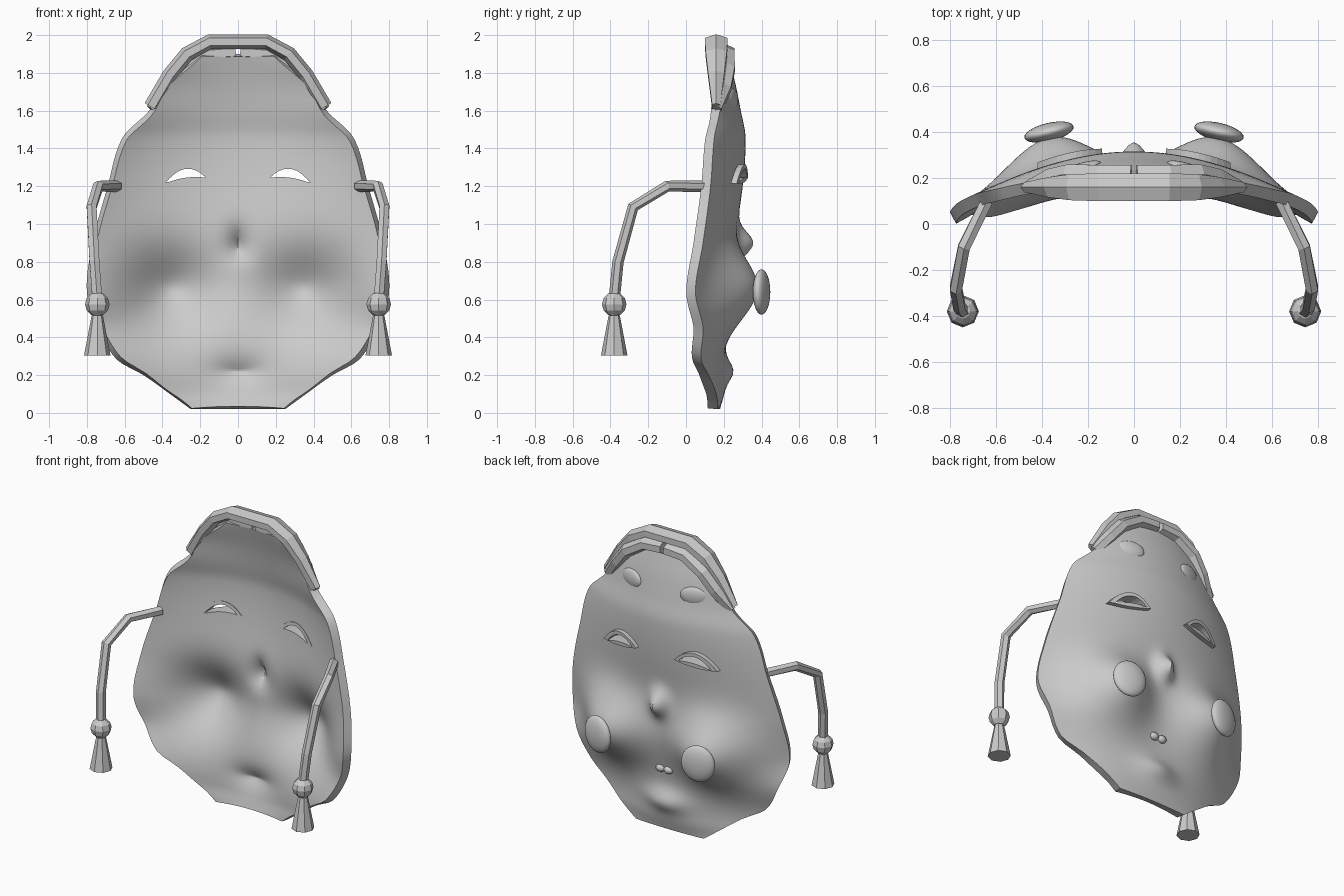
import bpy, bmesh, math
from mathutils import Vector

if "Cube" in bpy.data.objects:
    bpy.data.objects.remove(bpy.data.objects["Cube"], do_unlink=True)

grey = bpy.data.materials.new("plain_grey")
grey.use_nodes = True
grey.diffuse_color = (0.6, 0.6, 0.6, 1)
grey.node_tree.nodes["Principled BSDF"].inputs["Base Color"].default_value = (0.6, 0.6, 0.6, 1)

# Face profile from chin to crown: height, half width, rim depth, middle depth
PROFILE = [
    (0.02, 0.25, 0.17, 0.18), (0.10, 0.36, 0.16, 0.20), (0.20, 0.50, 0.12, 0.20),
    (0.28, 0.64, 0.08, 0.20), (0.45, 0.74, 0.09, 0.20), (0.64, 0.80, 0.05, 0.21),
    (0.90, 0.77, 0.09, 0.25), (1.20, 0.69, 0.13, 0.30), (1.46, 0.61, 0.15, 0.315),
    (1.60, 0.47, 0.18, 0.29), (1.75, 0.38, 0.19, 0.26), (1.90, 0.20, 0.20, 0.22)]
Z_LOW, Z_HIGH = PROFILE[0][0], PROFILE[-1][0]


def profile(z, col):
    """Smoothly interpolate one profile column at height z."""
    last = len(PROFILE) - 1
    i = max(k for k in range(last) if PROFILE[k][0] <= z or k == 0)

    def slope(k):
        a, b = PROFILE[max(k - 1, 0)], PROFILE[min(k + 1, last)]
        return (b[col] - a[col]) / (b[0] - a[0])
    p, q = PROFILE[i], PROFILE[i + 1]
    h = q[0] - p[0]
    t = (z - p[0]) / h
    s = t * t * (3 - 2 * t)
    return (p[col] * (1 - s) + q[col] * s + h * t * (1 - t) ** 2 * slope(i)
            - h * t * t * (1 - t) * slope(i + 1))


def bump(x, z, cx, cz, sx, sz):
    return math.exp(-((x - cx) / sx) ** 2 - ((z - cz) / sz) ** 2)


def surface(x, z):
    """Depth of the outer face, with cheeks, nose and chin."""
    r = min(abs(x) / profile(z, 1), 1)
    rim, mid = profile(z, 2), profile(z, 3)
    y = rim + (mid - rim) * (1 - r * r)
    cheeks = bump(abs(x), z, 0.37, 0.65, 0.27, 0.22) + bump(abs(x), z, -0.37, 0.65, 0.27, 0.22)
    y += 0.2 * cheeks * (1 - r ** 6)
    y += 0.09 * bump(x, z, 0, 0.9, 0.06, 0.08)
    return y + 0.05 * bump(x, z, 0, 0.22, 0.14, 0.07)


def finish(name, bm, smooth=None, material=True):
    bmesh.ops.recalc_face_normals(bm, faces=bm.faces)
    mesh = bpy.data.meshes.new(name)
    bm.to_mesh(mesh)
    bm.free()
    obj = bpy.data.objects.new(name, mesh)
    bpy.context.collection.objects.link(obj)
    if material:
        mesh.materials.append(grey)
    if smooth:
        smooth_object(obj, smooth)
    return obj


def activate(obj):
    bpy.ops.object.select_all(action='DESELECT')
    obj.select_set(True)
    bpy.context.view_layer.objects.active = obj


def smooth_object(obj, angle):
    activate(obj)
    bpy.ops.object.shade_smooth_by_angle(angle=math.radians(angle))


def loft(bm, loops, closed=False):
    """Join rings of points with quads; cap the ends unless closed."""
    rings = [[bm.verts.new(p) for p in loop] for loop in loops]
    pairs = list(zip(rings, rings[1:])) + ([(rings[-1], rings[0])] if closed else [])
    for a, b in pairs:
        for k in range(len(a)):
            j = (k + 1) % len(a)
            bm.faces.new((a[k], a[j], b[j], b[k]))
    if not closed:
        bm.faces.new(rings[0])
        bm.faces.new(rings[-1])


def sweep(name, path, depths, width, axis, sides=6):
    """Faceted tube along a path, with its own depth at each point."""
    pts, loops = [Vector(p) for p in path], []
    for i, p in enumerate(pts):
        t = (pts[min(i + 1, len(pts) - 1)] - pts[max(i - 1, 0)]).normalized()
        a = (axis - t * axis.dot(t)).normalized()
        b = t.cross(a)
        angles = [math.tau * (k + 0.5) / sides for k in range(sides)]
        loops.append([p + a * depths[i] * math.cos(g) + b * width * math.sin(g) for g in angles])
    bm = bmesh.new()
    loft(bm, loops)
    return finish(name, bm)


def ellipsoid(name, centre, radii, turn=0, segments=24, rings=16, smooth=60):
    bm = bmesh.new()
    bmesh.ops.create_uvsphere(bm, u_segments=segments, v_segments=rings, radius=1)
    bmesh.ops.scale(bm, vec=radii, verts=bm.verts)
    obj = finish(name, bm, smooth)
    obj.location = centre
    obj.rotation_euler.z = turn
    return obj


def crescent(side, x0, x1, upper, lower, n=10):
    """Closed eye outline as (x, z) points."""
    def arc(t, h):
        return (side * (x0 + (x1 - x0) * t), 1.245 - 0.03 * t + h * 4 * t * (1 - t))
    return ([arc(k / n, upper) for k in range(n + 1)]
            + [arc(k / n, lower) for k in range(n - 1, 0, -1)])


# Mask shell
bm = bmesh.new()
COLS, ROWS = 64, 72
grid = []
for j in range(ROWS + 1):
    z = Z_LOW + (Z_HIGH - Z_LOW) * j / ROWS
    w = profile(z, 1)
    xs = [w * (2 * i / COLS - 1) for i in range(COLS + 1)]
    grid.append([bm.verts.new((x, surface(x, z), z)) for x in xs])
for a, b in zip(grid, grid[1:]):
    for i in range(COLS):
        bm.faces.new((a[i + 1], a[i], b[i], b[i + 1]))
mask = finish("mask_shell", bm)
if sum(p.normal.y for p in mask.data.polygons) < 0:
    mask.data.flip_normals()
shell = mask.modifiers.new("thickness", 'SOLIDIFY')
shell.thickness = 0.055
shell.offset = -1

# Eye holes
cutters = []
for side in (-1, 1):
    hole = crescent(side, 0.16, 0.395, 0.07, 0.008)
    bm = bmesh.new()
    loft(bm, [[(x, y, z) for x, z in hole] for y in (0.05, 0.5)])
    cutter = finish("eye_cutter", bm, material=False)
    cutter.hide_render = True
    cutters.append(cutter)
    cut = mask.modifiers.new("eye_hole", 'BOOLEAN')
    cut.operation = 'DIFFERENCE'
    cut.solver = 'EXACT'
    cut.object = cutter
activate(mask)
for mod in list(mask.modifiers):
    bpy.ops.object.modifier_apply(modifier=mod.name)
for cutter in cutters:
    bpy.data.objects.remove(cutter, do_unlink=True)
smooth_object(mask, 40)

# Hair band over the crown
half = [(0.15, 0.16, 1.965), (0.27, 0.16, 1.9), (0.36, 0.16, 1.79), (0.46, 0.16, 1.62)]
depths = [0.07, 0.065, 0.05, 0.025]
mirrored = [(-x, y, z) for x, y, z in reversed(half)]
sweep("hair_band", mirrored + half, depths[::-1] + depths, 0.04, Vector((0, 1, 0)))

for side, label in ((1, "left"), (-1, "right")):
    def at(x, y, z):
        return (side * x, y, z)

    # Raised eye frame
    outer = crescent(side, 0.14, 0.42, 0.085, -0.012)
    inner = crescent(side, 0.17, 0.385, 0.062, 0.015)
    bm = bmesh.new()
    loft(bm, [[(x, surface(x, z) + off, z) for x, z in ring]
              for ring, off in ((outer, -0.06), (outer, 0.03), (inner, 0.03), (inner, -0.06))],
         closed=True)
    finish(label + "_eye_frame", bm)

    # Cheek, forehead spot and lip
    ellipsoid(label + "_cheek", at(0.37, 0.4, 0.64), (0.11, 0.04, 0.12), -side * 0.23)
    ellipsoid(label + "_brow_spot", at(0.23, surface(0.23, 1.66) - 0.012, 1.66),
              (0.09, 0.025, 0.06), -side * 0.3)
    ellipsoid(label + "_lip", at(0.03, surface(0.03, 0.44), 0.44), (0.032, 0.025, 0.025),
              0, 12, 8)

    # Parted hair strand
    sweep(label + "_hair_strand",
          [at(0.012, 0.21, 1.91), at(0.15, 0.21, 1.9), at(0.28, 0.215, 1.82),
           at(0.36, 0.2, 1.72), at(0.45, 0.17, 1.6)],
          [0.055, 0.055, 0.05, 0.045, 0.02], 0.042, Vector((0, 1, 0)))

    # Hanging cord with bead and tassel
    sweep(label + "_cord",
          [at(0.64, 0.1, 1.2), at(0.74, -0.1, 1.2), at(0.775, -0.28, 1.09),
           at(0.76, -0.36, 0.8), at(0.745, -0.38, 0.6)],
          [0.03] * 5, 0.03, Vector((1, 0, 0)))
    ellipsoid(label + "_bead", at(0.745, -0.38, 0.575), (0.065,) * 3, 0, 8, 6, None)
    bm = bmesh.new()
    bmesh.ops.create_cone(bm, cap_ends=True, segments=8, radius1=0.07, radius2=0.03, depth=0.21)
    finish(label + "_tassel", bm).location = at(0.745, -0.38, 0.41)
